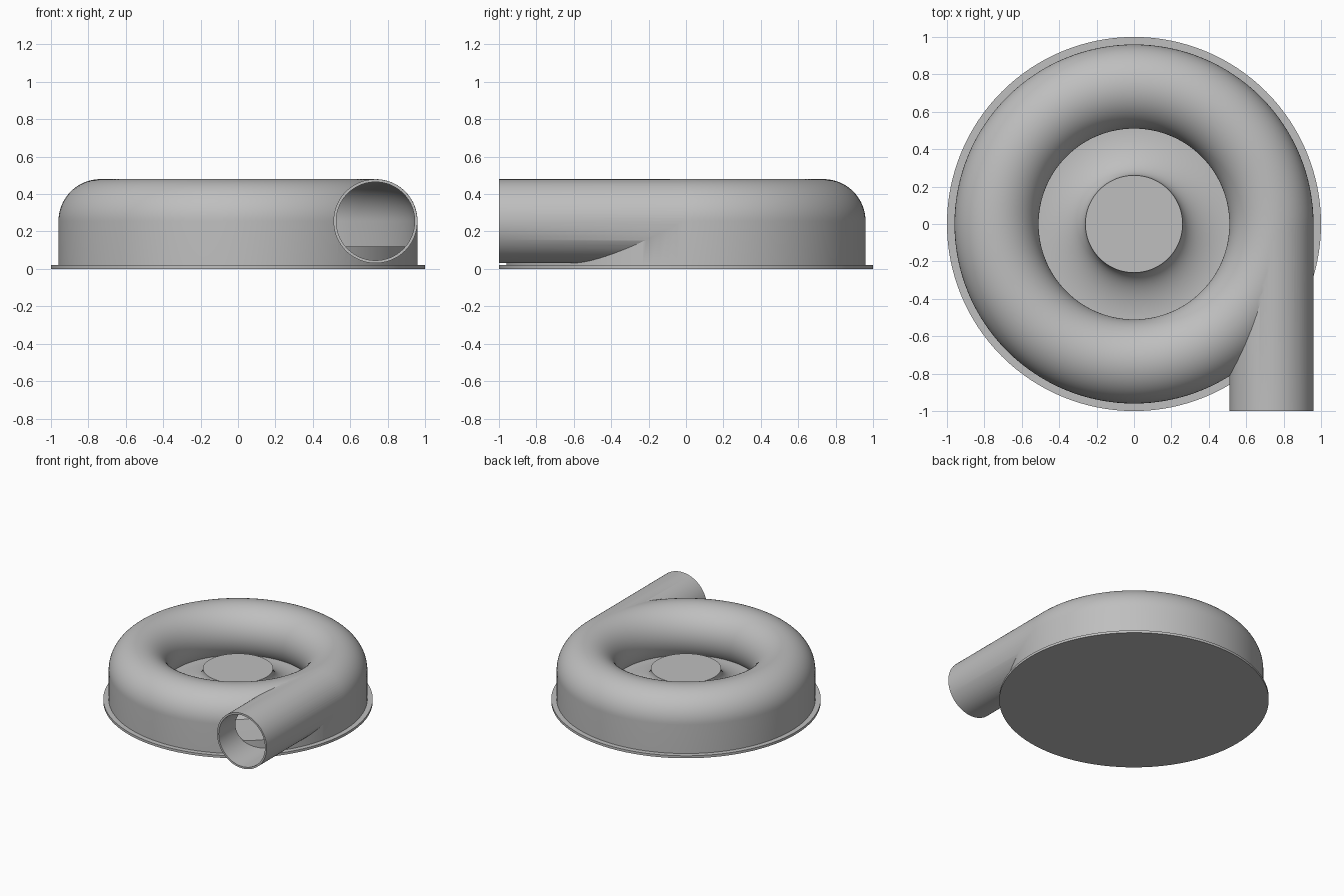
import bpy
import bmesh
from math import sin, cos, pi, radians
from mathutils import Matrix, Vector

if "Cube" in bpy.data.objects:
    bpy.data.objects.remove(bpy.data.objects["Cube"], do_unlink=True)

RING, TUBE, AXIS_Z = 0.735, 0.225, 0.255   # scroll ring radius, tube radius, tube height
WALL = 0.015

grey = bpy.data.materials.new("plain_grey")
grey.use_nodes = True
grey.diffuse_color = (0.52, 0.52, 0.52, 1)
grey.node_tree.nodes["Principled BSDF"].inputs["Base Color"].default_value = (0.52, 0.52, 0.52, 1)


def finish(name, bm):
    bmesh.ops.remove_doubles(bm, verts=bm.verts, dist=1e-5)
    bmesh.ops.recalc_face_normals(bm, faces=bm.faces)
    mesh = bpy.data.meshes.new(name)
    bm.to_mesh(mesh)
    bm.free()
    mesh.materials.append(grey)
    obj = bpy.data.objects.new(name, mesh)
    bpy.context.collection.objects.link(obj)
    return obj


def lathe(name, profile, closed=False, steps=128):
    """Spin an (r, z) profile about the z axis."""
    bm = bmesh.new()
    verts = [bm.verts.new((r, 0, z)) for r, z in profile]
    pairs = list(zip(verts, verts[1:]))
    if closed:
        pairs.append((verts[-1], verts[0]))
    edges = [bm.edges.new(p) for p in pairs]
    bmesh.ops.spin(bm, geom=verts + edges, cent=(0, 0, 0), axis=(0, 0, 1),
                   angle=2 * pi, steps=steps)
    return finish(name, bm)


def scroll_profile(tube, floor):
    """Straight outer wall, then a round arc over the top and under the inside."""
    arc = [(RING + tube * cos(a), AXIS_Z + tube * sin(a))
           for a in (radians(225) * i / 48 for i in range(49))]
    return [(RING + tube, floor)] + arc + [(arc[-1][0], floor)]


def pipe(name, radius, y0, y1):
    bm = bmesh.new()
    place = (Matrix.Translation(Vector((RING, (y0 + y1) / 2, AXIS_Z)))
             @ Matrix.Rotation(pi / 2, 4, "X"))
    bmesh.ops.create_cone(bm, cap_ends=True, segments=96, radius1=radius,
                          radius2=radius, depth=y1 - y0, matrix=place)
    return finish(name, bm)


def combine(target, other, operation):
    mod = target.modifiers.new("combine", "BOOLEAN")
    mod.operation, mod.solver, mod.object = operation, "EXACT", other
    bpy.context.view_layer.objects.active = target
    bpy.ops.object.modifier_apply(modifier=mod.name)
    bpy.data.objects.remove(other, do_unlink=True)


# Scroll housing with its outlet pipe, hollowed to a thin wall
housing = lathe("scroll_housing", scroll_profile(TUBE, 0.015), closed=True)
combine(housing, pipe("outlet_pipe", TUBE - 0.0005, -1, 0), "UNION")
cavity = lathe("cavity", scroll_profile(TUBE - WALL, 0.09), closed=True)
combine(cavity, pipe("bore", TUBE - WALL - 0.0005, -1.05, 0), "UNION")
combine(housing, cavity, "DIFFERENCE")

# Inner floor rising in a cove to the flat central hub
cove = [(0.52 - 0.26 * cos(a), 0.27 - 0.15 * sin(a))
        for a in (pi / 2 * i / 16 for i in range(17))]
hub = lathe("hub_and_floor",
            [(0, 0.27)] + cove + [(0.95, 0.12), (0.95, 0.012), (0, 0.012)])

# Mounting plate
base = lathe("base_plate", [(0, 0.02), (1, 0.02), (1, 0), (0, 0)])

# Smooth curves, crisp edges
bpy.ops.object.select_all(action="DESELECT")
for obj in (housing, hub, base):
    obj.select_set(True)
bpy.context.view_layer.objects.active = housing
bpy.ops.object.shade_smooth_by_angle(angle=radians(30))
